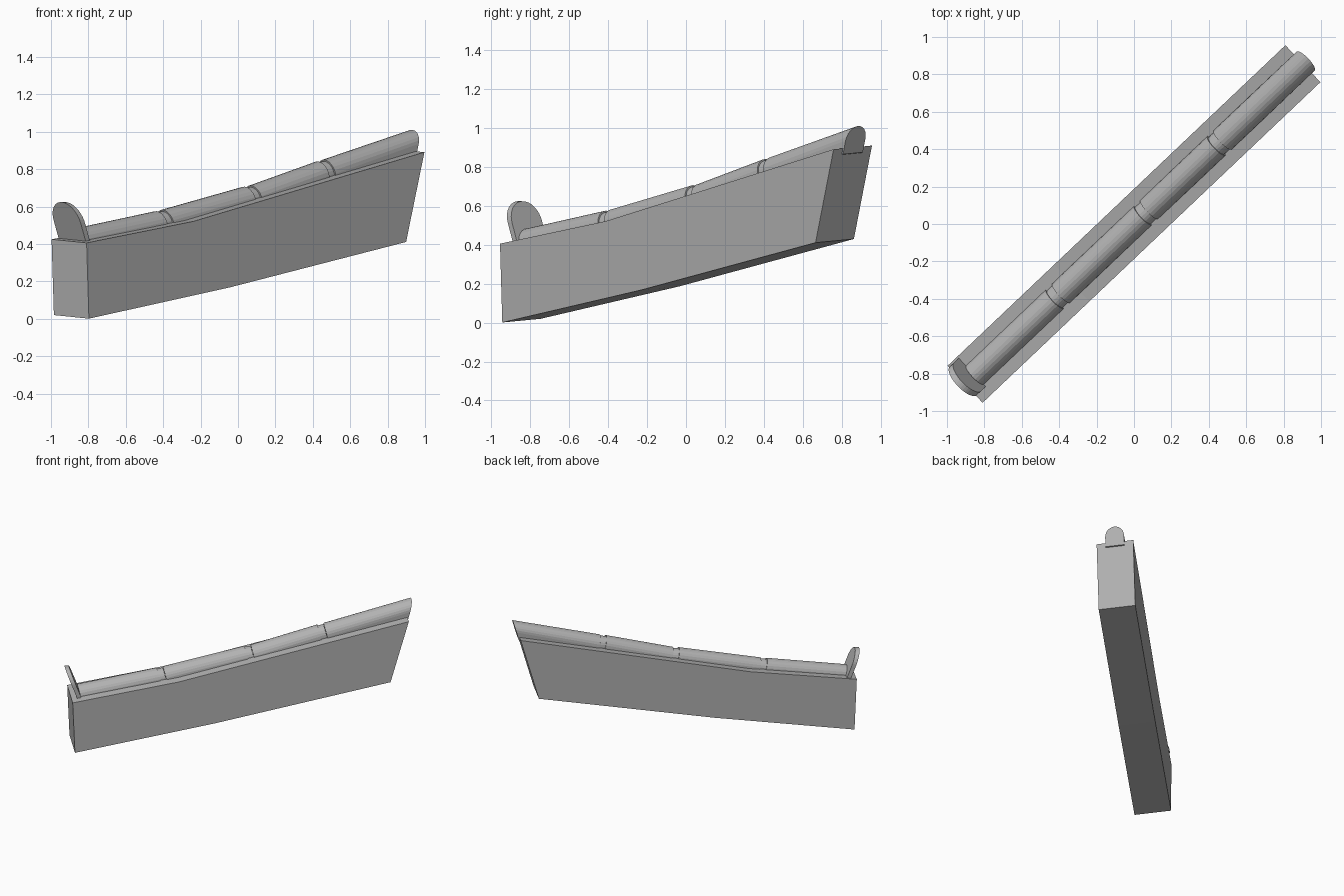
import bpy
import bmesh
import math
from mathutils import Matrix

cube = bpy.data.objects.get("Cube")
if cube:
    bpy.data.objects.remove(cube, do_unlink=True)

HEADING = Matrix.Rotation(math.radians(43.5), 4, "Z")
ROLL = 0.07          # slight sideways tilt of the whole ridge
HALF_WIDTH = 0.136
RADIUS = 0.07

grey = bpy.data.materials.new("stone_grey")
grey.use_nodes = True
colour = (0.45, 0.45, 0.45, 1)
grey.diffuse_color = colour
grey.node_tree.nodes["Principled BSDF"].inputs["Base Color"].default_value = colour


def loft(name, sections):
    """Skin a solid between matching closed sections, in ridge space."""
    bm = bmesh.new()
    rings = [[bm.verts.new((u, v, z + ROLL * v)) for u, v, z in s] for s in sections]
    for a, b in zip(rings, rings[1:]):
        for i in range(len(a)):
            j = (i + 1) % len(a)
            bm.faces.new((a[i], a[j], b[j], b[i]))
    bm.faces.new(rings[0])
    bm.faces.new(rings[-1])
    bmesh.ops.recalc_face_normals(bm, faces=bm.faces)
    bm.transform(HEADING)
    mesh = bpy.data.meshes.new(name)
    bm.to_mesh(mesh)
    bm.free()
    mesh.materials.append(grey)
    obj = bpy.data.objects.new(name, mesh)
    bpy.context.collection.objects.link(obj)
    return obj


def arch(u, top, radius, depth, lean, centre=0.0, steps=12):
    """Round-topped section; lean shifts it along the ridge with height."""
    pts = [(radius, top - depth)]
    for i in range(steps + 1):
        a = math.pi * i / steps
        pts.append((radius * math.cos(a), top - radius + radius * math.sin(a)))
    pts.append((-radius, top - depth))
    return [(u + lean * (z - top), centre + v, z) for v, z in pts]


# Bent ridge wall: side profile extruded across the width
profile = [(-1.228, 0.01), (-0.19, 0.177), (1.11, 0.42),
           (1.245, 0.90), (-0.458, 0.53), (-1.245, 0.415)]
loft("ridge_wall", [[(u, v, z) for u, z in profile]
                    for v in (-HALF_WIDTH, HALF_WIDTH)])

# Round cap tiles: start and end of each along the crown
tiles = [((-1.19, 0.483), (-0.60, 0.575)),
         ((-0.555, 0.582), (0.05, 0.706)),
         ((0.095, 0.712), (0.59, 0.841)),
         ((0.635, 0.85), (1.285, 1.01))]
for n, (start, end) in enumerate(tiles):
    last = n == len(tiles) - 1
    loft(f"cap_tile_{n + 1}", [arch(*start, RADIUS, 0.12, -0.25),
                               arch(*end, RADIUS, 0.14, 0.28 if last else -0.25)])
    # Recessed collar joining this tile to the next
    if not last:
        nxt = tiles[n + 1][0]
        loft(f"tile_collar_{n + 1}",
             [arch(u, z - 0.008, RADIUS - 0.008, 0.11, -0.25) for u, z in (end, nxt)])

# Leaning round-topped plate closing the low end
loft("end_plate", [arch(u, 0.622, 0.105, 0.215, -0.38, centre=0.02, steps=20)
                   for u in (-1.28, -1.248)])
